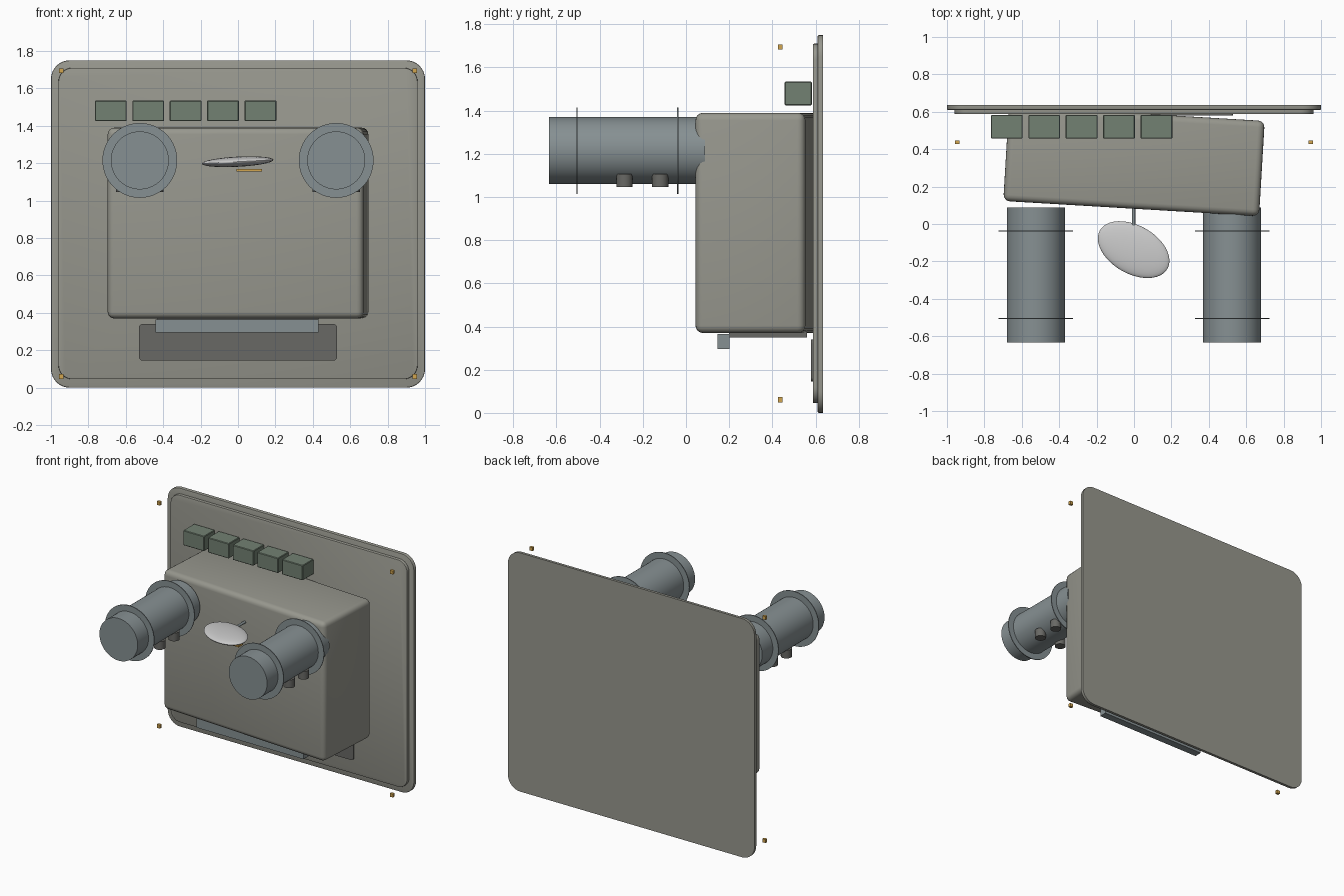
import bpy, bmesh
from math import radians, pi, sin, cos
from mathutils import Matrix, Euler

if "Cube" in bpy.data.objects:
    bpy.data.objects.remove(bpy.data.objects["Cube"])


def material(name, rgb):
    m = bpy.data.materials.new(name)
    m.diffuse_color = (*rgb, 1)
    m.use_nodes = True
    m.node_tree.nodes["Principled BSDF"].inputs["Base Color"].default_value = m.diffuse_color
    return m


WARM = material("warm_grey", (0.31, 0.31, 0.27))
STEEL = material("steel_grey", (0.24, 0.28, 0.29))
GREEN = material("button_green", (0.17, 0.22, 0.17))
PALE = material("pale_grey", (0.6, 0.6, 0.6))
DARK = material("dark_grey", (0.14, 0.14, 0.13))
BRASS = material("brass", (0.65, 0.38, 0.08))


def finish(bm, name, mat, loc=(0, 0, 0), rot=(0, 0, 0)):
    bmesh.ops.recalc_face_normals(bm, faces=bm.faces[:])
    me = bpy.data.meshes.new(name)
    bm.to_mesh(me)
    bm.free()
    me.shade_smooth()
    me.set_sharp_from_angle(angle=radians(35))
    me.materials.append(mat)
    ob = bpy.data.objects.new(name, me)
    ob.location, ob.rotation_euler = loc, rot
    bpy.context.collection.objects.link(ob)
    return ob


def box(name, size, loc, mat, bevel=0.0, segs=4, rot=(0, 0, 0)):
    bm = bmesh.new()
    bmesh.ops.create_cube(bm, size=1)
    bmesh.ops.scale(bm, vec=size, verts=bm.verts[:])
    if bevel:
        bmesh.ops.bevel(bm, geom=bm.edges[:], offset=bevel, segments=segs,
                        profile=0.5, affect='EDGES')
    return finish(bm, name, mat, loc, rot)


def cylinder(name, r, length, loc, mat, axis='Y', segs=64):
    bm = bmesh.new()
    bmesh.ops.create_cone(bm, cap_ends=True, segments=segs, radius1=r, radius2=r, depth=length)
    rot = (pi / 2, 0, 0) if axis == 'Y' else (0, 0, 0)
    return finish(bm, name, mat, loc, rot)


def rounded_plate(name, w, z0, z1, y0, y1, r, mat, edge=0.0):
    """Upright plate with rounded corners, facing -y."""
    bm = bmesh.new()
    h, zc, n = (z1 - z0) / 2, (z0 + z1) / 2, 8
    ring = []
    for k, (sx, sz) in enumerate(((1, 1), (-1, 1), (-1, -1), (1, -1))):
        for i in range(n + 1):
            a = (k + i / n) * pi / 2
            ring.append(bm.verts.new((sx * (w / 2 - r) + r * cos(a), y0,
                                      zc + sz * (h - r) + r * sin(a))))
    face = bm.faces.new(ring)
    ext = bmesh.ops.extrude_face_region(bm, geom=[face])
    moved = [v for v in ext["geom"] if isinstance(v, bmesh.types.BMVert)]
    bmesh.ops.translate(bm, vec=(0, y1 - y0, 0), verts=moved)
    if edge:
        rim = [e for e in bm.edges if all(abs(v.co.y - y0) < 1e-5 for v in e.verts)]
        bmesh.ops.bevel(bm, geom=rim, offset=edge, segments=2, profile=0.5, affect='EDGES')
    return finish(bm, name, mat)


# Back panel: outer sheet, raised inner sheet and dark recess below the housing
rounded_plate("back_panel", 2.0, 0, 1.75, 0.61, 0.635, 0.10, WARM, 0.006)
rounded_plate("inner_panel", 1.92, 0.045, 1.71, 0.588, 0.612, 0.075, WARM, 0.004)
rounded_plate("lower_recess", 1.06, 0.145, 0.34, 0.579, 0.59, 0.02, DARK)

# Slightly turned housing
box("housing", (1.37, 0.51, 1.02), (0, 0.337, 0.88), WARM, 0.035,
    rot=(0, 0, radians(-3.4)))

# Tray under the housing
box("tray", (0.86, 0.36, 0.03), (0, 0.38, 0.365), DARK)
box("tray_lip", (0.87, 0.056, 0.07), (-0.005, 0.173, 0.33), STEEL)

# Row of buttons
for i in range(5):
    box(f"button_{i + 1}", (0.17, 0.126, 0.11), (-0.68 + 0.2 * i, 0.52, 1.48), GREEN,
        0.004, 1)

# Twin barrels with thin flanges and small knobs underneath
for side, x in (("left", -0.525), ("right", 0.525)):
    cylinder(f"{side}_barrel", 0.155, 0.722, (x, -0.273, 1.215), STEEL)
    for j, y in enumerate((-0.505, -0.038)):
        cylinder(f"{side}_flange_{j + 1}", 0.20, 0.006, (x, y, 1.215), STEEL)
    for dx in (-0.09, 0.09):
        for y in (-0.285, -0.12):
            cylinder(f"{side}_knob", 0.038, 0.06, (x + dx, y, 1.077), DARK, 'Z', 24)

# Flat oval disc on a short rod, with a small strip beneath
bm = bmesh.new()
bmesh.ops.create_uvsphere(bm, u_segments=48, v_segments=24, radius=1)
bmesh.ops.scale(bm, vec=(0.208, 0.129, 0.027), verts=bm.verts[:])
bmesh.ops.rotate(bm, cent=(0, 0, 0), verts=bm.verts[:],
                 matrix=Matrix.Rotation(radians(-29.5), 3, 'Z'))
finish(bm, "oval_disc", PALE, (-0.002, -0.137, 1.208), Euler((0, radians(-3), 0)))
cylinder("disc_rod", 0.009, 0.15, (-0.002, 0.05, 1.21), STEEL, segs=16)
box("disc_strip", (0.135, 0.05, 0.013), (0.06, -0.15, 1.163), BRASS)

# Corner screws
for x in (-0.945, 0.945):
    for z in (0.06, 1.695):
        box("corner_screw", (0.025, 0.02, 0.025), (x, 0.437, z), BRASS)
